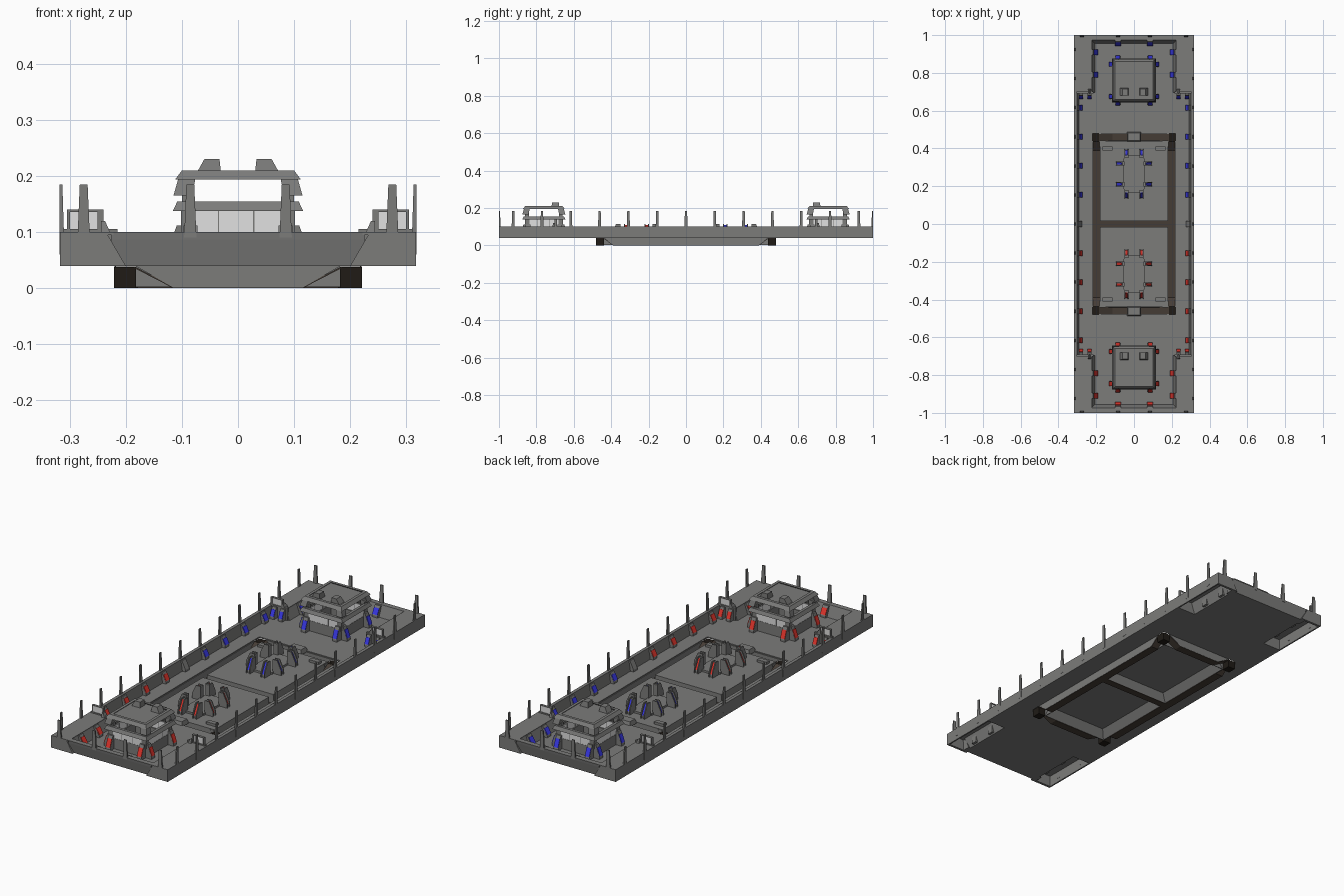
import bpy, bmesh, math
from mathutils import Matrix, Vector

if "Cube" in bpy.data.objects:
    bpy.data.objects.remove(bpy.data.objects["Cube"])

# ---- flat colours
COL = {"grey": (.2, .2, .195), "window": (.75, .75, .75), "brown": (.06, .046, .036),
       "dark_brown": (.014, .011, .008), "red": (.75, .035, .025), "blue": (.04, .04, .8)}
MATS = {}
for k, c in COL.items():
    MATS[k] = bpy.data.materials.new(k + "_paint")
    MATS[k].diffuse_color = (*c, 1)
KEYS = list(COL)
PARTS = {}
I = Matrix.Identity(4)
FZ = .046  # deck floor height


def add(name, mat, verts, faces, M=I):
    bm = PARTS.setdefault(name, bmesh.new())
    vs = [bm.verts.new(M @ Vector(v)) for v in verts]
    for f in faces:
        bm.faces.new([vs[i] for i in f]).material_index = KEYS.index(mat)


def prism(name, mat, pts, axis, a, b, M=I):
    """Extrude a profile along an axis from a to b."""
    put = {"x": lambda p, t: (t, p[0], p[1]), "y": lambda p, t: (p[0], t, p[1]),
           "z": lambda p, t: (p[0], p[1], t)}[axis]
    n = len(pts)
    faces = [(i, (i + 1) % n, n + (i + 1) % n, n + i) for i in range(n)]
    faces += [tuple(range(n)), tuple(range(n, 2 * n))]
    add(name, mat, [put(p, t) for t in (a, b) for p in pts], faces, M)


def box(name, mat, x0, x1, y0, y1, z0, z1, M=I):
    prism(name, mat, [(x0, y0), (x1, y0), (x1, y1), (x0, y1)], "z", z0, z1, M)


def taper(name, mat, lo, z0, hi, z1, M=I):
    """Block between two rectangles (x0, x1, y0, y1)."""
    v = [(r[i], r[j], z) for r, z in ((lo, z0), (hi, z1)) for i, j in ((0, 2), (1, 2), (1, 3), (0, 3))]
    add(name, mat, v, [(0, 1, 2, 3), (4, 5, 6, 7)] +
        [(i, (i + 1) % 4, 4 + (i + 1) % 4, 4 + i) for i in range(4)], M)


def ring(name, mat, h0, z0, h1, z1, t, M=I):
    """Hollow square ring with sloping sides."""
    v = []
    for sx, sy in ((-1, -1), (1, -1), (1, 1), (-1, 1)):
        v += [(sx * h, sy * h, z) for h, z in ((h0, z0), (h1, z1), (h1 - t, z1), (h0 - t, z0))]
    add(name, mat, v, [(4 * i + j, 4 * ((i + 1) % 4) + j, 4 * ((i + 1) % 4) + (j + 1) % 4, 4 * i + (j + 1) % 4)
                       for i in range(4) for j in range(4)], M)


def fin(name, x, y, ang, z1, L, light, w=.022, lo=.06, hi=.75, cheeks=False):
    """Sloping buttress pointing along ang, with a lamp plate on its slope."""
    M = Matrix.Translation((x, y, 0)) @ Matrix.Rotation(math.radians(ang), 4, "Z")
    zb = FZ + .01
    prism(name, "grey", [(0, FZ), (L, FZ), (L, zb), (L * .3, z1), (0, z1)], "y", -w / 2, w / 2, M)
    if light:
        p = lambda t, o: (L + (L * .3 - L) * t + o, zb + (z1 - zb) * t + o * .5)
        prism("lamps_" + light, light, [p(lo, 0), p(lo, .003), p(hi, .003), p(hi, 0)],
              "y", -w * .47, w * .47, M)
    if cheeks:  # side plates that enclose the lamp
        for s in (-1, 1):
            prism(name, "grey", [(0, FZ), (L + .006, FZ), (L + .006, zb + .012), (L * .6, z1 + .004), (0, z1 + .004)],
                  "y", s * w / 2, s * (w / 2 + .005), M)


def flip(sx, sy):
    return Matrix.Diagonal((sx, sy, 1, 1))


# ---- deck floor, with a rectangular channel left open
box("deck_floor", "grey", -.18, .18, .016, .44, .04, FZ)
box("deck_floor", "grey", -.18, .18, -.44, -.016, .04, FZ)

for sx in (-1, 1):
    M = flip(sx, 1)
    box("deck_floor", "grey", .22, .3, -.48, .48, .04, FZ, M)
    # ---- long side walls
    prism("side_wall", "grey", [(.317, .04), (.317, .1), (.301, .1), (.292, FZ), (.292, .04)], "y", -.7, .7, M)
    # ---- side posts and lamp fins
    for i in range(-6, 7):
        y = i * .154
        taper("side_posts", "grey", (.309, .318, y - .009, y + .009), .06,
              (.313, .318, y - .006, y + .006), .185, M)
        if abs(i) < 5:
            lamp = None if i == 0 else ("blue" if i > 0 else "red")
            fin("wall_fins", sx * .303, y, 180 if sx > 0 else 0, .096, .028, lamp, .03)

for sy in (-1, 1):
    lamp = "blue" if sy > 0 else "red"
    box("deck_floor", "grey", -.3, .3, .48, .7, .04, FZ, flip(1, sy))
    box("deck_floor", "grey", -.21, .21, .7, .96, .04, FZ, flip(1, sy))
    # ---- slightly undercut end wall
    prism("end_wall", "grey", [(1, .1), (.998, .087), (.988, .04), (.95, .04), (.955, FZ), (.975, .1)],
          "x", -.225, .225, flip(1, sy))
    for sx in (-1, 1):
        M = flip(sx, sy)
        # ---- hollow corner blocks
        box("corner_top", "grey", .222, .317, .7, 1, .095, .1, M)
        box("corner_skirt", "grey", .31, .317, .7, 1, .04, .1, M)
        prism("corner_skirt", "grey", [(.235, .1), (.317, .1), (.317, .04), (.2, .04)], "y", .988, 1, M)
        prism("corner_inner_wall", "grey", [(.226, .1), (.234, .1), (.214, .04), (.204, .04)], "y", .695, .97, M)
        # ---- bulkhead with window
        box("bulkhead", "grey", .215, .312, .69, .702, .04, .106, M)
        box("bulkhead", "grey", .24, .25, .69, .702, .106, .138, M)
        box("bulkhead", "grey", .299, .305, .69, .702, .106, .138, M)
        box("bulkhead", "grey", .24, .305, .69, .702, .136, .14, M)
        box("bulkhead_window", "window", .25, .299, .694, .699, .106, .136, M)
        taper("bulkhead", "grey", (.228, .244, .69, .715), .1, (.237, .244, .69, .71), .12, M)
        for x in (.235, .28):
            fin("wall_fins", sx * x, sy * .69, -90 * sy, .1, .026, lamp)
        # ---- lamp fins in the end bays
        for y in (.79, .91):
            fin("wall_fins", sx * .228, sy * y, 180 if sx > 0 else 0, .097, .036, lamp, .03)
        fin("wall_fins", sx * .085, sy * .975, -90 * sy, .097, .032, lamp, .03)
        # ---- end posts
        for x in (.085, .275):
            taper("end_posts", "grey", (x - .011, x + .011, .99, 1), .09,
                  (x - .007, x + .007, .995, 1), .185, M)

    # ---- control cabin
    C = Matrix.Translation((0, sy * .76, 0))
    ring("cabin_wall", "grey", .1, FZ, .1, .097, .01, C)
    ring("cabin_windows", "window", .099, .097, .099, .138, .004, C)
    ring("cabin_band", "grey", .116, .138, .108, .155, .014, C)
    for k in range(4):
        R = C @ Matrix.Rotation(k * math.pi / 2, 4, "Z")
        box("cabin_pillars", "grey", .078, .102, .078, .102, .09, .145, R)
        for m in (-.035, .028):
            box("cabin_pillars", "grey", m - .001, m + .001, -.0995, -.094, .097, .138, R)
        box("cabin_pillars", "grey", .08, .1, .08, .1, .15, .17, R)
        taper("cabin_corner_eaves", "grey", (.082, .115, .082, .115), .165, (.075, .105, .075, .105), .2, R)
        for m in (-.085, .085):
            a = R @ Vector((.1, m, 0))
            fin("cabin_fins", a.x, a.y, k * 90, .112, .03, lamp, .025)
    box("cabin_roof", "grey", -.1, .1, -.1, .1, .196, .204, C)
    ring("cabin_roof_rim", "grey", .112, .194, .1, .21, .014, C)
    # ---- roof vents
    for sx in (-1, 1):
        taper("roof_vents", "grey", (.03, .075, .04, .08), .203, (.033, .06, .045, .08), .23,
              C @ flip(sx, -sy))

    # ---- landing pad clusters
    cy = sy * .265
    prism("pad_plate", "grey", [(.035, -.1), (.055, -.08), (.055, .08), (.035, .1),
                                (-.035, .1), (-.055, .08), (-.055, -.08), (-.035, -.1)],
          "z", FZ, .056, Matrix.Translation((0, cy, 0)))
    for s in (-1, 1):
        for t in (-1, 1):
            fin("pad_fins", s * .05, cy + t * .055, 0 if s > 0 else 180, .11, .04, lamp, .013, .05, .95, True)
            fin("pad_fins", s * .04, cy + t * .085, 90 * t, .11, .04, lamp, .013, .05, .95, True)
        # ---- small deck hatches
        box("deck_hatches", "grey", s * .14 - .026, s * .14 + .026, sy * .4 - .011, sy * .4 + .011, FZ, .058)
    taper("channel_bridge", "grey", (-.038, .038, sy * .463 - .027, sy * .463 + .027), .04,
          (-.032, .032, sy * .463 - .02, sy * .463 + .02), .062)

# ---- hollow trough below the deck: grey outer skins, grey inner slopes, brown bottoms
box("trough_bottom", "brown", -.185, .185, -.018, .018, 0, .003)
for s in (-1, 1):
    M = flip(s, s)
    prism("trough_slope", "grey", [(.035, .04), (.018, .002), (.015, .002), (.016, .044)], "x", -.18, .18, M)
    # long sides
    prism("trough_skin", "grey", [(-.44, .041), (.44, .041), (.39, .001), (-.39, .001)], "x", .217, .22, M)
    for a, b in ((-.442, -.017), (.017, .442)):
        prism("trough_slope", "grey", [(.15, .04), (.178, .002), (.181, .002), (.18, .044)], "y", a, b, M)
    box("trough_bottom", "brown", .178, .219, -.39, .39, 0, .003, M)
    # short sides
    prism("trough_skin", "grey", [(-.185, .041), (.185, .041), (.115, .001), (-.115, .001)], "y", .477, .48, M)
    prism("trough_slope", "grey", [(.41, .04), (.438, .002), (.441, .002), (.44, .044)], "x", -.182, .182, M)
    box("trough_bottom", "brown", -.115, .115, .438, .479, 0, .003, M)
    for t in (-1, 1):
        N = flip(s, t)
        # corner thruster blocks and sloping links to them
        box("trough_corner", "dark_brown", .182, .221, .438, .48, 0, .038, N)
        prism("trough_link", "brown", [(.39, 0), (.44, .036), (.44, .039), (.39, .003)], "x", .178, .219, N)
        prism("trough_link", "brown", [(.115, 0), (.185, .036), (.185, .039), (.115, .003)], "y", .438, .479, N)

# ---- turn collected geometry into objects
for name, bm in PARTS.items():
    bmesh.ops.recalc_face_normals(bm, faces=bm.faces)
    used = sorted({f.material_index for f in bm.faces})
    for f in bm.faces:
        f.material_index = used.index(f.material_index)
    me = bpy.data.meshes.new(name)
    bm.to_mesh(me)
    bm.free()
    for i in used:
        me.materials.append(MATS[KEYS[i]])
    bpy.context.collection.objects.link(bpy.data.objects.new(name, me))

for m in bpy.data.materials:
    if m.users and not m.is_grease_pencil:
        m.use_nodes = True
        m.node_tree.nodes["Principled BSDF"].inputs["Base Color"].default_value = m.diffuse_color
